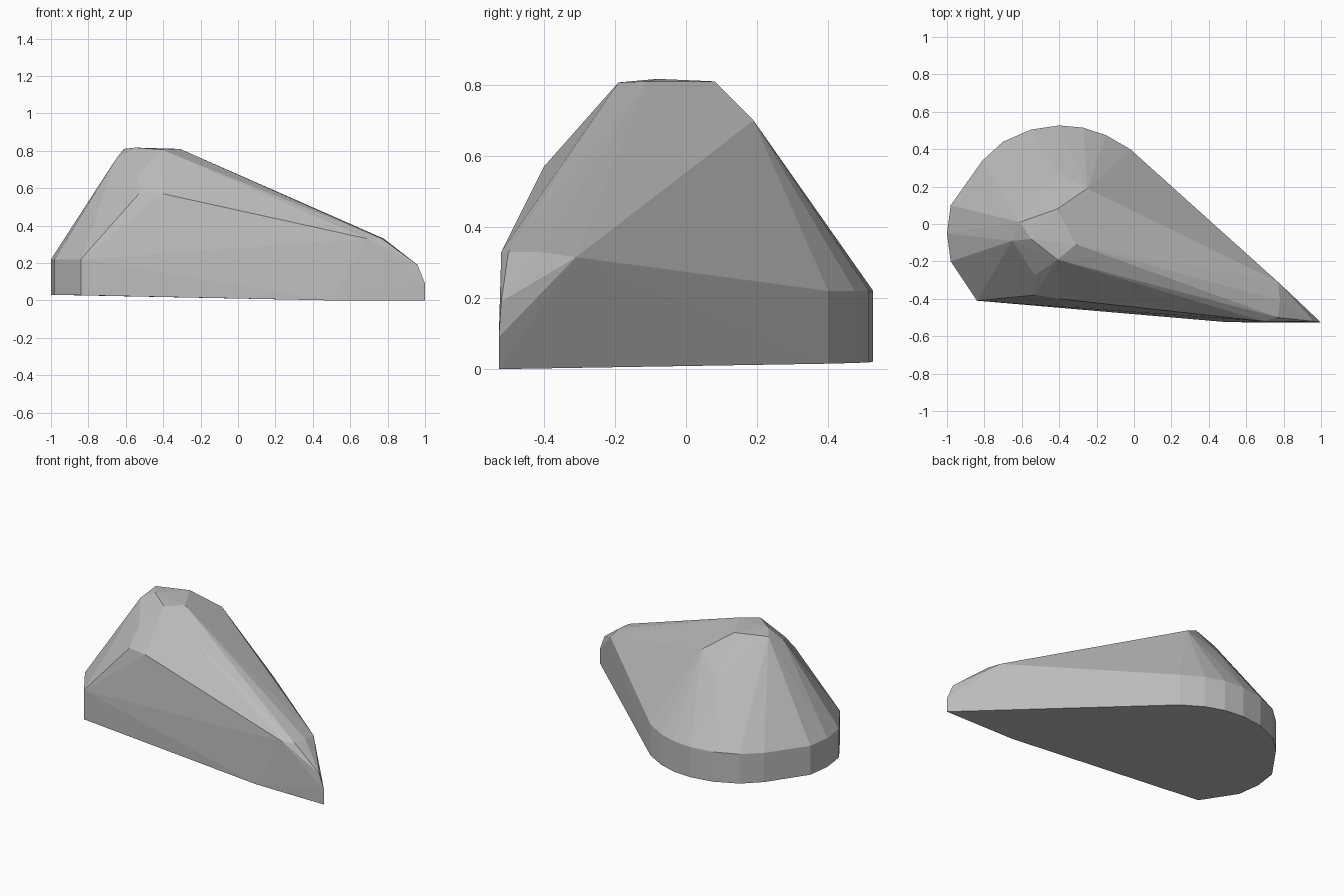
import bpy
import bmesh

default_cube = bpy.data.objects.get("Cube")
if default_cube:
    bpy.data.objects.remove(default_cube, do_unlink=True)


def make_material(name, colour):
    material = bpy.data.materials.new(name)
    material.use_nodes = True
    material.diffuse_color = colour
    material.node_tree.nodes["Principled BSDF"].inputs["Base Color"].default_value = colour
    return material


def underside(x):
    """Height of the gently tilted underside."""
    return 0.015 * (1 - x)


def build_hull(name, points, material):
    """Wrap a faceted convex skin around the given corner points."""
    mesh = bpy.data.meshes.new(name)
    bm = bmesh.new()
    corners = [bm.verts.new(point) for point in points]
    result = bmesh.ops.convex_hull(bm, input=corners, use_existing_faces=False)
    unused = result["geom_interior"] + result["geom_unused"]
    unused = {item for item in unused if isinstance(item, bmesh.types.BMVert)}
    bmesh.ops.delete(bm, geom=list(unused), context="VERTS")
    bmesh.ops.recalc_face_normals(bm, faces=bm.faces[:])
    bm.to_mesh(mesh)
    bm.free()
    mesh.materials.append(material)
    rock = bpy.data.objects.new(name, mesh)
    bpy.context.scene.collection.objects.link(rock)
    return rock


# Rounded end of the footprint: a low wall of nearly constant height
rounded_outline = [
    (-.84, -.41), (-.98, -.2), (-1, -.05), (-.98, .1), (-.81, .34),
    (-.7, .44), (-.55, .505), (-.4, .527), (-.27, .515), (-.15, .475),
    (-.02, .4),
]
wall_height = 0.22
base = [(x, y, underside(x)) for x, y in rounded_outline]
wall_top = [(x, y, wall_height) for x, y in rounded_outline]

# Pointed end of the footprint, stepping up from the tip
pointed_end = [
    (.5, -.525, 0), (1, -.527, 0), (1, -.527, .09), (.96, -.52, .19),
    (.77, -.5, .33), (.69, -.52, .33), (.78, -.41, .33), (.77, -.31, .315),
]

# Summit plateau
summit = [
    (-.61, .01, .81), (-.41, .08, .81), (-.65, -.09, .76),
    (-.55, -.08, .817), (-.41, -.19, .807), (-.31, -.11, .81),
]

# Shoulders below the summit, front and back
shoulders = [
    (-.25, .19, .7), (-.32, .28, .57), (-.42, .28, .57),
    (-.53, -.275, .68), (-.53, -.38, .57), (-.4, -.4, .57),
]

stone_grey = make_material("stone grey", (0.5, 0.5, 0.5, 1))
build_hull("rock", base + wall_top + pointed_end + summit + shoulders, stone_grey)
